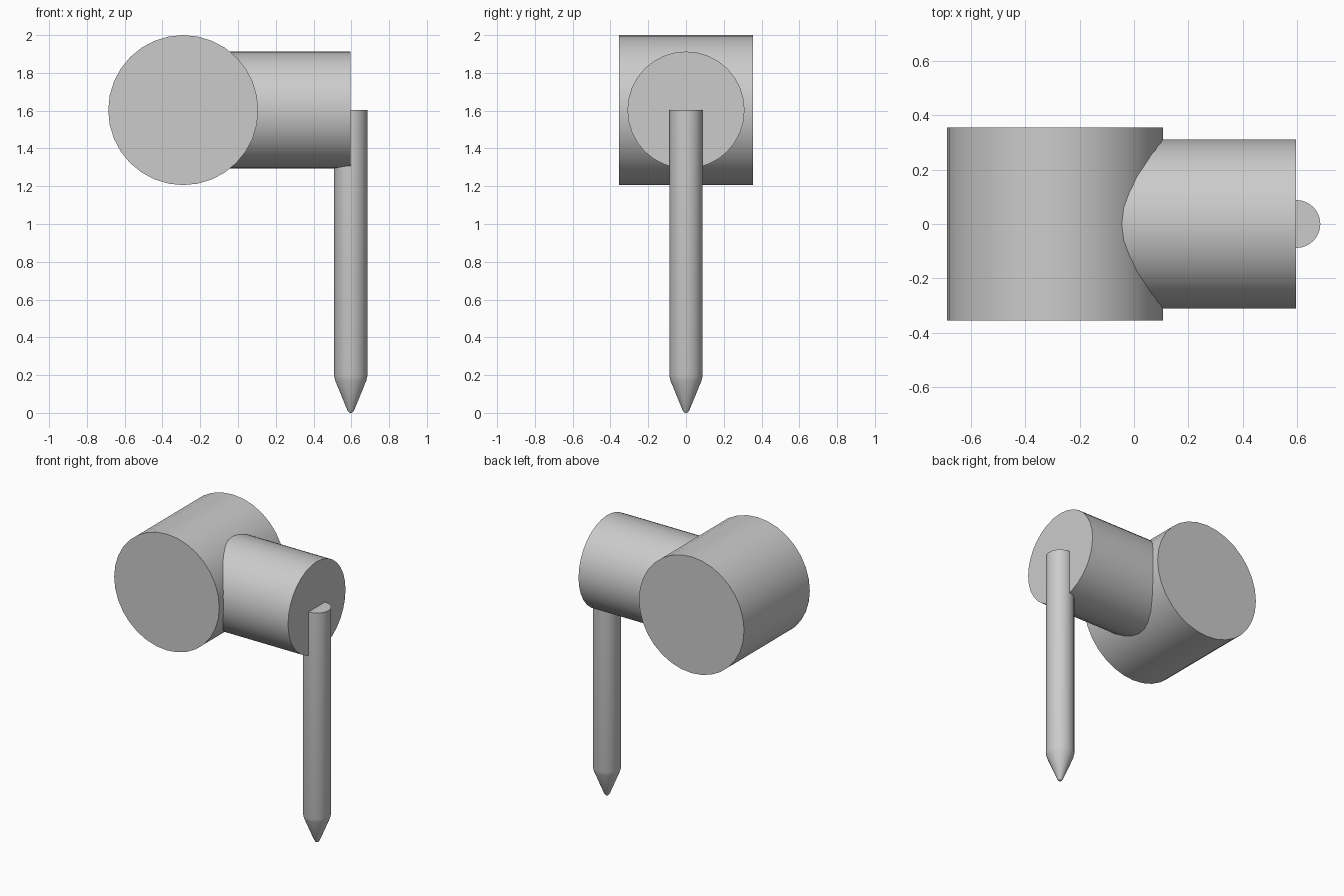
import bpy, bmesh
from math import radians
from mathutils import Matrix, Vector

cube = bpy.data.objects.get("Cube")
if cube:
    bpy.data.objects.remove(cube, do_unlink=True)

GREY = (0.6, 0.6, 0.6, 1)
mat = bpy.data.materials.new("plain grey")
mat.use_nodes = True
mat.diffuse_color = GREY
mat.node_tree.nodes["Principled BSDF"].inputs["Base Color"].default_value = GREY

SIDES = 32
AXIS_Z = 1.603


def lathe(name, profile, origin, axis):
    """Turn a closed (radius, height) profile about the given axis."""
    bm = bmesh.new()
    verts = [bm.verts.new((r, 0, h)) for r, h in profile]
    edges = [bm.edges.new(pair) for pair in zip(verts, verts[1:])]
    bmesh.ops.spin(bm, geom=verts + edges, cent=(0, 0, 0), axis=(0, 0, 1),
                   angle=radians(360), steps=SIDES)
    bmesh.ops.remove_doubles(bm, verts=bm.verts, dist=0.0005)
    bmesh.ops.recalc_face_normals(bm, faces=bm.faces)
    turn = Vector((0, 0, 1)).rotation_difference(Vector(axis)).to_matrix().to_4x4()
    bm.transform(Matrix.Translation(origin) @ turn)
    mesh = bpy.data.meshes.new(name)
    bm.to_mesh(mesh)
    bm.free()
    mesh.materials.append(mat)
    obj = bpy.data.objects.new(name, mesh)
    bpy.context.collection.objects.link(obj)
    bpy.ops.object.select_all(action="DESELECT")
    obj.select_set(True)
    bpy.context.view_layer.objects.active = obj
    bpy.ops.object.shade_smooth_by_angle(angle=radians(30))
    return obj


def drum(radius, start, end):
    return [(0, start), (radius, start), (radius, end), (0, end)]


# Large drum lying front to back
lathe("main_drum", drum(0.397, -0.355, 0.355), (-0.29, 0, AXIS_Z), (0, 1, 0))

# Side arm running out of the drum
lathe("side_arm", drum(0.31, 0, 0.885), (-0.29, 0, AXIS_Z), (1, 0, 0))

# Hanging rod with a slightly blunted point
rod = [(0, 0), (0.009, 0.002), (0.018, 0.014), (0.082, 0.17), (0.088, 0.195),
       (0.088, AXIS_Z), (0, AXIS_Z)]
lathe("pointed_rod", rod, (0.597, 0, 0), (0, 0, 1))
